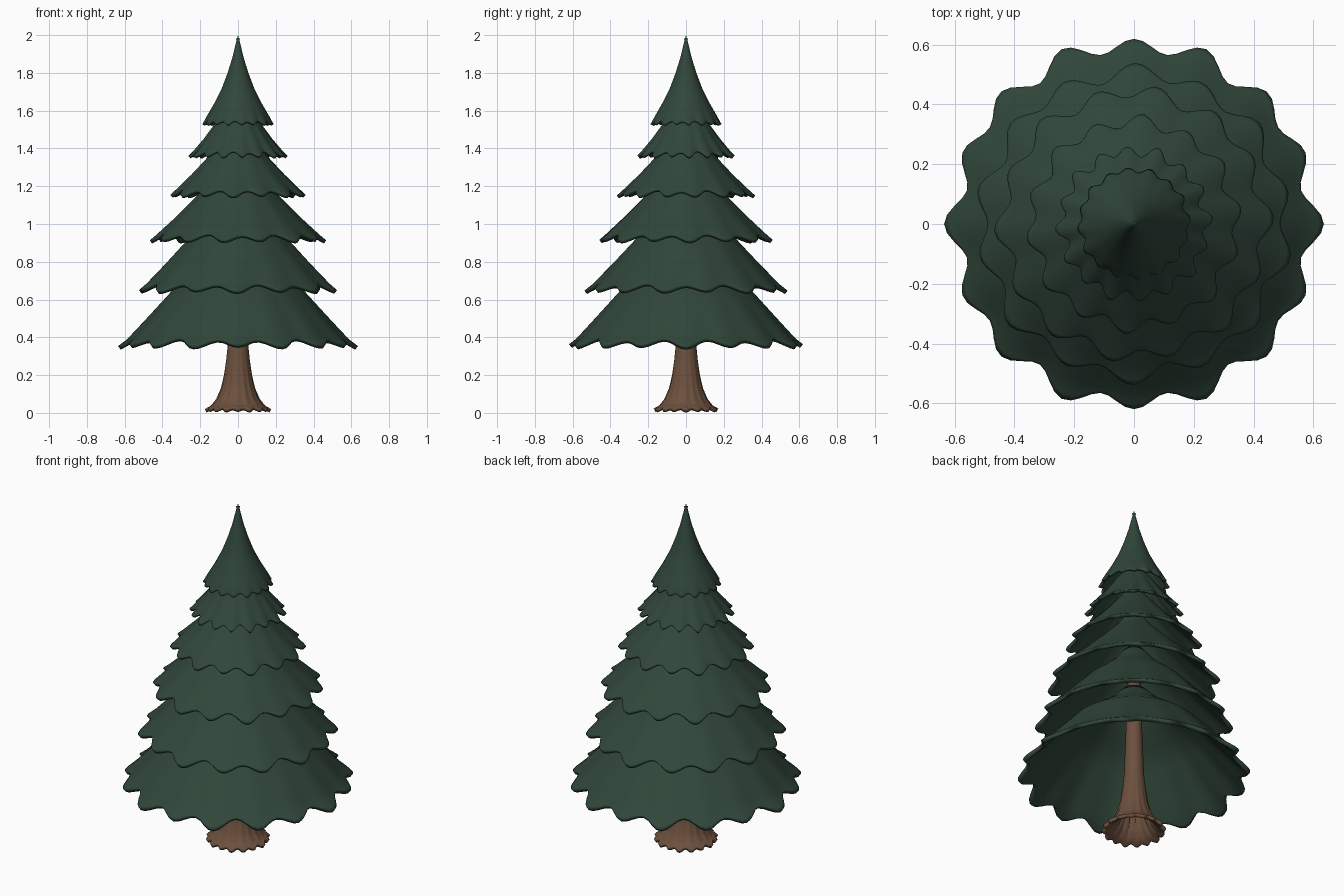
import bpy, bmesh, math

if "Cube" in bpy.data.objects:
    bpy.data.objects.remove(bpy.data.objects["Cube"])

SEG = 128


def material(name, rgb):
    m = bpy.data.materials.new(name)
    m.diffuse_color = (*rgb, 1)
    m.use_nodes = True
    m.node_tree.nodes["Principled BSDF"].inputs["Base Color"].default_value = m.diffuse_color
    return m


GREEN = material("needles", (0.03, 0.062, 0.042))
BROWN = material("bark", (0.15, 0.08, 0.048))


def fluted_shell(name, profile, lobes, phase, amp, drop, mat, thick, power=3, closed_tip=False):
    """Revolve a top-to-rim (r, z) profile; scallops grow towards the rim."""
    bm = bmesh.new()
    fine = []
    for (r0, z0), (r1, z1) in zip(profile, profile[1:]):
        fine += [(r0 + (r1 - r0) * k / 3, z0 + (z1 - z0) * k / 3) for k in range(3)]
    fine.append(profile[-1])
    if closed_tip:
        fine = fine[1:]
    rows = []
    for i, (r, z) in enumerate(fine):
        w = ((i + 1) / len(fine)) ** power
        row = []
        for s in range(SEG):
            a = 2 * math.pi * s / SEG
            wave = 0.85 * math.cos(lobes * (a - phase)) + 0.25 * math.cos((lobes - 6) * a + phase * 3)
            rr = r + amp * w * wave
            row.append(bm.verts.new((rr * math.cos(a), rr * math.sin(a), z - drop * w * wave)))
        rows.append(row)
    for up, lo in zip(rows, rows[1:]):
        for s in range(SEG):
            t = (s + 1) % SEG
            bm.faces.new((up[s], lo[s], lo[t], up[t]))
    if closed_tip:
        tip = bm.verts.new((0, 0, profile[0][1]))
        for s in range(SEG):
            bm.faces.new((tip, rows[0][s], rows[0][(s + 1) % SEG]))
    me = bpy.data.meshes.new(name)
    bm.to_mesh(me)
    bm.free()
    me.materials.append(mat)
    ob = bpy.data.objects.new(name, me)
    bpy.context.collection.objects.link(ob)
    mod = ob.modifiers.new("thickness", "SOLIDIFY")
    mod.thickness = thick
    mod.offset = -1
    bpy.ops.object.select_all(action="DESELECT")
    ob.select_set(True)
    bpy.context.view_layer.objects.active = ob
    bpy.ops.object.shade_smooth_by_angle(angle=math.radians(40))
    return ob


# Branch tiers: rim radius, rim z, radius and z where the next tier covers it, lobes, phase
tiers = [
    (0.600, 0.375, 0.345, 0.650, 16, 0.00),
    (0.508, 0.665, 0.265, 0.920, 14, 0.22),
    (0.440, 0.930, 0.200, 1.165, 14, 0.05),
    (0.343, 1.165, 0.150, 1.365, 14, 0.15),
    (0.245, 1.370, 0.115, 1.540, 16, 0.08),
]
for i, (r, z, r2, z2, lobes, phase) in enumerate(tiers):
    dz = z2 - z
    prof = [(r2 * 0.18, z2 + dz * 0.85), (r2 * 0.5, z2 + dz * 0.45), (r2, z2),
            ((r + r2) / 2 - 0.004, (z + z2) / 2), (r - 0.05 * r, z + 0.09 * dz), (r, z)]
    fluted_shell(f"branch_tier_{i + 1}", prof, lobes, phase,
                 0.012 + 0.033 * r, 0.006 + 0.022 * r, GREEN, 0.012 + 0.02 * r)

# Top tier with concave pointed tip
fluted_shell("treetop", [(0, 2.0), (0.012, 1.955), (0.03, 1.88), (0.055, 1.80), (0.085, 1.72),
                         (0.125, 1.64), (0.165, 1.57), (0.182, 1.535)],
             16, 0.1, 0.009, 0.008, GREEN, 0.015, 8, True)

# Hollow trunk with flared, fluted root collar
fluted_shell("trunk", [(0.035, 0.95), (0.045, 0.6), (0.054, 0.36), (0.062, 0.28), (0.073, 0.20), (0.089, 0.13),
                       (0.112, 0.075), (0.138, 0.042), (0.166, 0.026)],
             16, 0.0, 0.009, 0.006, BROWN, 0.02, 3)
